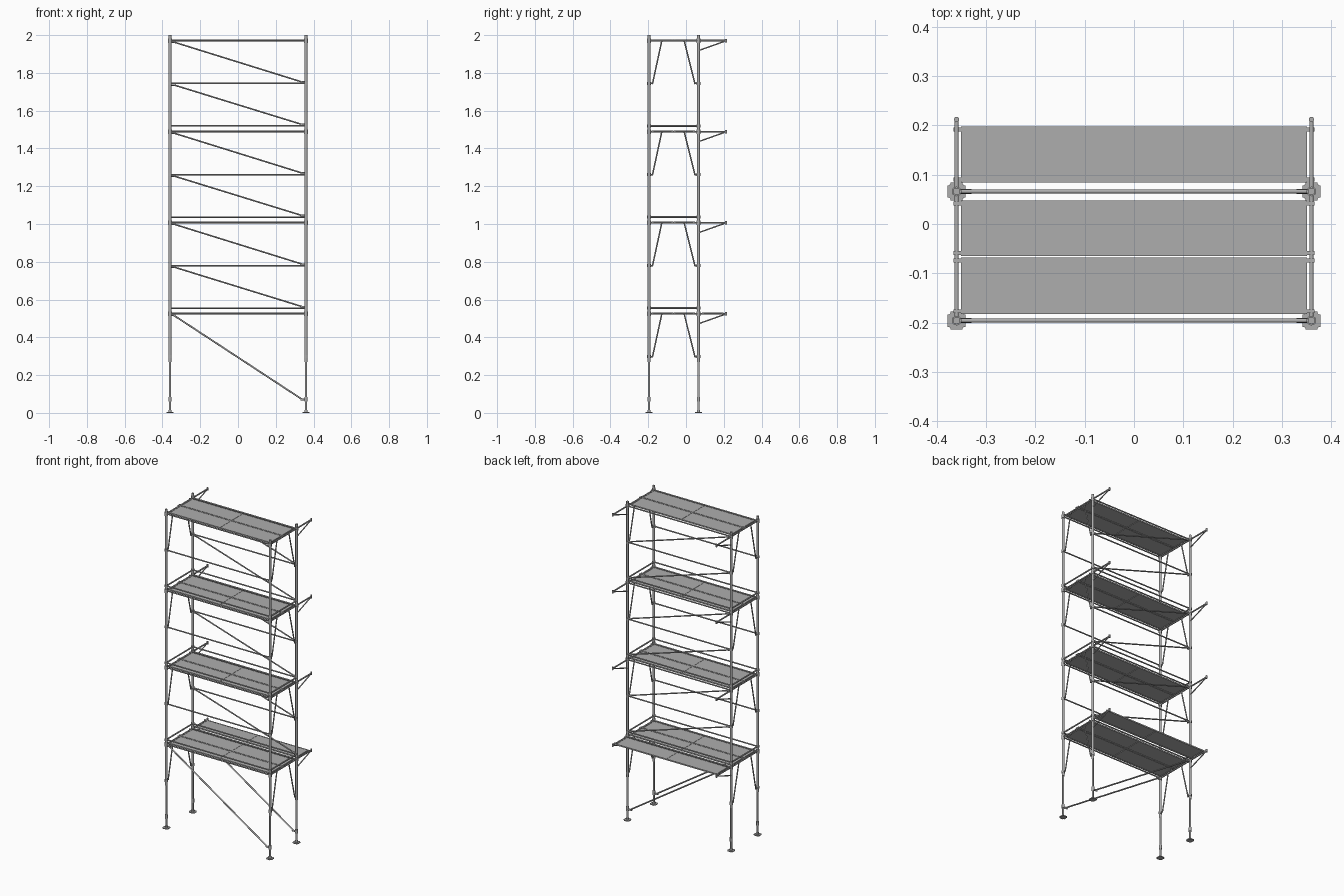
import bpy, bmesh, math
from mathutils import Vector, Matrix

cube = bpy.data.objects.get("Cube")
if cube:
    bpy.data.objects.remove(cube)

steel = bpy.data.materials.new("galvanised grey")
GREY = (0.42, 0.42, 0.42, 1)
steel.diffuse_color = GREY
steel.use_nodes = True
steel.node_tree.nodes["Principled BSDF"].inputs["Base Color"].default_value = GREY

PX, FRONT, BACK, REACH = 0.36, -0.196, 0.066, 0.212
LEVELS = [0.525, 1.007, 1.489, 1.971]
DROP, SILL = 0.227, 0.03          # mid rail below a deck, sill rail above it
SIDES, ROWS = (-PX, PX), (FRONT, BACK)


def tube(bm, a, b, r, sides=10):
    a, b = Vector(a), Vector(b)
    d = b - a
    m = Matrix.Translation((a + b) / 2) @ d.to_track_quat('Z', 'Y').to_matrix().to_4x4()
    bmesh.ops.create_cone(bm, cap_ends=True, segments=sides, radius1=r, radius2=r,
                          depth=d.length, matrix=m)


def box(bm, centre, size):
    m = Matrix.Translation(centre) @ Matrix.Diagonal((*size, 1))
    return bmesh.ops.create_cube(bm, size=1, matrix=m)["verts"]


def finish(bm, name):
    mesh = bpy.data.meshes.new(name)
    bm.to_mesh(mesh)
    bm.free()
    mesh.materials.append(steel)
    for p in mesh.polygons:
        p.use_smooth = True
    mesh.set_sharp_from_angle(angle=math.radians(40))
    obj = bpy.data.objects.new(name, mesh)
    bpy.context.collection.objects.link(obj)
    return obj


# Standing posts with jacks, base plates and joint collars
for x in SIDES:
    for y in ROWS:
        label = ("left" if x > 0 else "right") + ("_front" if y < 0 else "_back")
        bm = bmesh.new()
        tube(bm, (x, y, 0.27), (x, y, 2), 0.0075, 14)
        tube(bm, (x, y, 0), (x, y, 0.28), 0.006, 14)
        for z in LEVELS:
            tube(bm, (x, y, z - 0.012), (x, y, z + 0.012), 0.0098, 14)
            tube(bm, (x, y, z - DROP - 0.008), (x, y, z - DROP + 0.008), 0.0095, 14)
            if z < LEVELS[-1]:
                tube(bm, (x, y, z + SILL - 0.007), (x, y, z + SILL + 0.007), 0.0095, 14)
        tube(bm, (x, y, 0.06), (x, y, 0.085), 0.0085, 14)
        finish(bm, label + "_post")

        bm = bmesh.new()
        verts = box(bm, (x, y, 0.0025), (0.037, 0.037, 0.005))
        upright = [e for e in bm.edges
                   if abs(e.verts[0].co.z - e.verts[1].co.z) > 0.004]
        bmesh.ops.bevel(bm, geom=upright, offset=0.006, segments=3, affect='EDGES')
        tube(bm, (x, y, 0.004), (x, y, 0.014), 0.009, 14)
        finish(bm, label + "_base_plate")

# End frames: cross bars, knee braces and rear brackets
for i, z in enumerate(LEVELS):
    for x in SIDES:
        label = ("left" if x > 0 else "right") + f"_{i + 1}"
        bm = bmesh.new()
        tube(bm, (x, FRONT, z), (x, BACK, z), 0.0045)
        if i < 3:
            tube(bm, (x, FRONT, z + SILL), (x, BACK, z + SILL), 0.0045)
        for y, s, top in ((FRONT, 1, -0.128), (BACK, -1, -0.010)):
            foot = y + s * 0.018
            tube(bm, (x, y, z - DROP), (x, foot, z - DROP), 0.004)
            tube(bm, (x, foot, z - DROP - 0.004), (x, top, z), 0.0038)
        finish(bm, "end_frame_" + label)

        bm = bmesh.new()
        tube(bm, (x, BACK, z), (x, REACH, z), 0.0045)
        tube(bm, (x, BACK, z - 0.053), (x, REACH - 0.008, z - 0.004), 0.0035)
        tube(bm, (x, REACH, z - 0.009), (x, REACH, z + 0.009), 0.0055)
        finish(bm, "bracket_" + label)

# Long rails on both faces
bm = bmesh.new()
for i, z in enumerate(LEVELS):
    heights = [z] + ([z - DROP] if i else []) + ([z + SILL] if i < 3 else [])
    for h in heights:
        for y in ROWS:
            tube(bm, (-PX, y, h), (PX, y, h), 0.004)
finish(bm, "long_rails")


# Diagonal braces, each with a clamp at both ends
def brace(bm, y, high, low, r):
    e = PX - 0.018
    tube(bm, (-e, y, high), (e, y, low), r)
    for x, z in ((-e, high), (e, low)):
        outer = math.copysign(PX, x)
        tube(bm, (outer, y, z), (x - math.copysign(0.012, x), y, z), 0.0052)


bm = bmesh.new()
for y in ROWS:
    brace(bm, y, LEVELS[0] - 0.007, 0.07, 0.0045)
finish(bm, "lower_braces")

bm = bmesh.new()
for below, z in zip(LEVELS, LEVELS[1:]):
    brace(bm, BACK, z - 0.007, z - DROP + 0.007, 0.004)
    brace(bm, BACK, z - DROP - 0.007, below + SILL + 0.007, 0.004)
finish(bm, "upper_braces")


# Deck planks: thin sheet in a square frame, hooked over the cross bars
def plank(name, y0, y1, z):
    bm = bmesh.new()
    mid, w, bar = (y0 + y1) / 2, y1 - y0, 0.005
    half = PX - 0.009
    box(bm, (0, mid, z + 0.003), (2 * half - bar, w - bar, 0.003))
    for y in (y0 + bar / 2, y1 - bar / 2):
        box(bm, (0, y, z + 0.002), (2 * half, bar, 0.008))
    for x in (-half + bar / 2, 0, half - bar / 2):
        box(bm, (x, mid, z + 0.002), (bar, w - 2 * bar, 0.0078))
    for x in SIDES:
        for y in (y0 + 0.006, y1 - 0.006):
            s = math.copysign(1, x)
            box(bm, (x - s * 0.003, y, z + 0.0045), (0.018, 0.008, 0.005))
    finish(bm, name)


for i, z in enumerate(LEVELS):
    plank(f"front_deck_{i + 1}", -0.183, -0.068, z)
    plank(f"inner_deck_{i + 1}", -0.065, 0.048, z)
plank("rear_deck", 0.084, 0.198, LEVELS[0])
